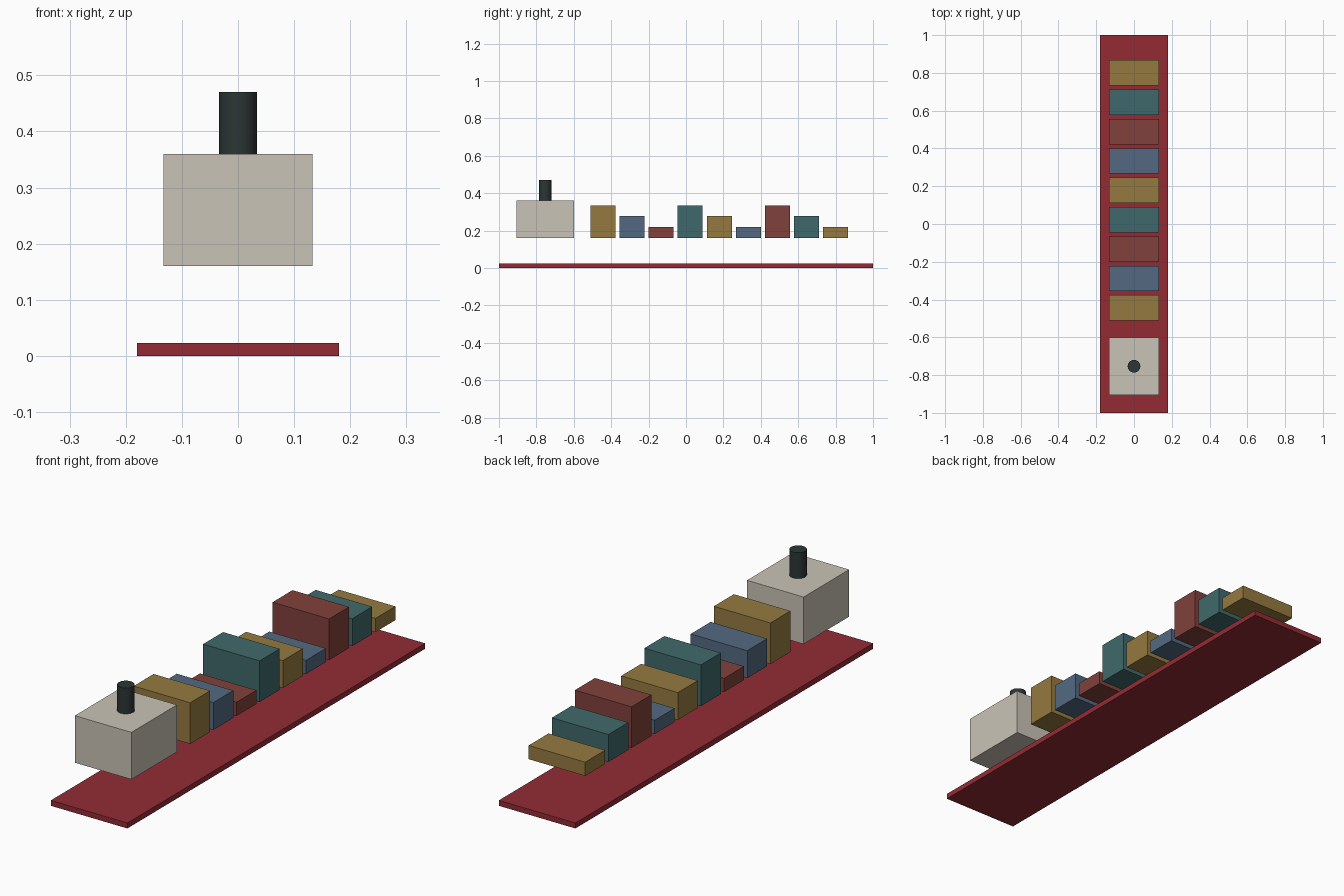
import bpy
import math

cube = bpy.data.objects.get("Cube")
if cube:
    bpy.data.objects.remove(cube, do_unlink=True)


def linear(c):
    c /= 255
    return c / 12.92 if c <= 0.04045 else ((c + 0.055) / 1.055) ** 2.4


def material(name, r, g, b):
    colour = (linear(r), linear(g), linear(b), 1)
    mat = bpy.data.materials.new(name)
    mat.use_nodes = True
    mat.diffuse_color = colour
    mat.node_tree.nodes["Principled BSDF"].inputs["Base Color"].default_value = colour
    return mat


def finish(name, mat):
    obj = bpy.context.object
    obj.name = obj.data.name = name
    obj.data.materials.append(mat)
    return obj


def box(name, mat, width, length, height, y, bottom):
    bpy.ops.mesh.primitive_cube_add(size=1, location=(0, y, bottom + height / 2))
    obj = finish(name, mat)
    obj.scale = (width, length, height)
    bpy.ops.object.transform_apply(location=False, rotation=False, scale=True)
    return obj


hull_red = material("hull red", 147, 43, 52)
cream = material("cream", 202, 196, 182)
charcoal = material("charcoal", 44, 53, 53)
ochre = material("ochre", 149, 122, 64)
blue = material("slate blue", 83, 105, 129)
rust = material("rust", 129, 65, 59)
teal = material("teal", 64, 105, 107)

DECK = 0.16     # underside of everything carried above the hull
BEAM = 0.266    # width of cabin and cargo
UNIT = 0.0583   # height of one cargo layer

# Hull plate
box("hull_plate", hull_red, 0.36, 2, 0.023, 0, 0)

# Cabin and funnel
box("cabin", cream, BEAM, 0.306, 0.2, -0.753, DECK)
bpy.ops.mesh.primitive_cylinder_add(vertices=16, radius=0.034, depth=0.11,
                                    location=(0, -0.753, 0.415))
finish("funnel", charcoal)
bpy.ops.object.shade_smooth_by_angle(angle=math.radians(35))

# Cargo row: colours cycle by four, stack heights by three
colours = (ochre, blue, rust, teal)
for i in range(9):
    layers = 3 - i % 3
    box(f"cargo_stack_{i + 1}", colours[i % 4], BEAM, 0.134, layers * UNIT,
        -0.444 + i * 0.1555, DECK)
